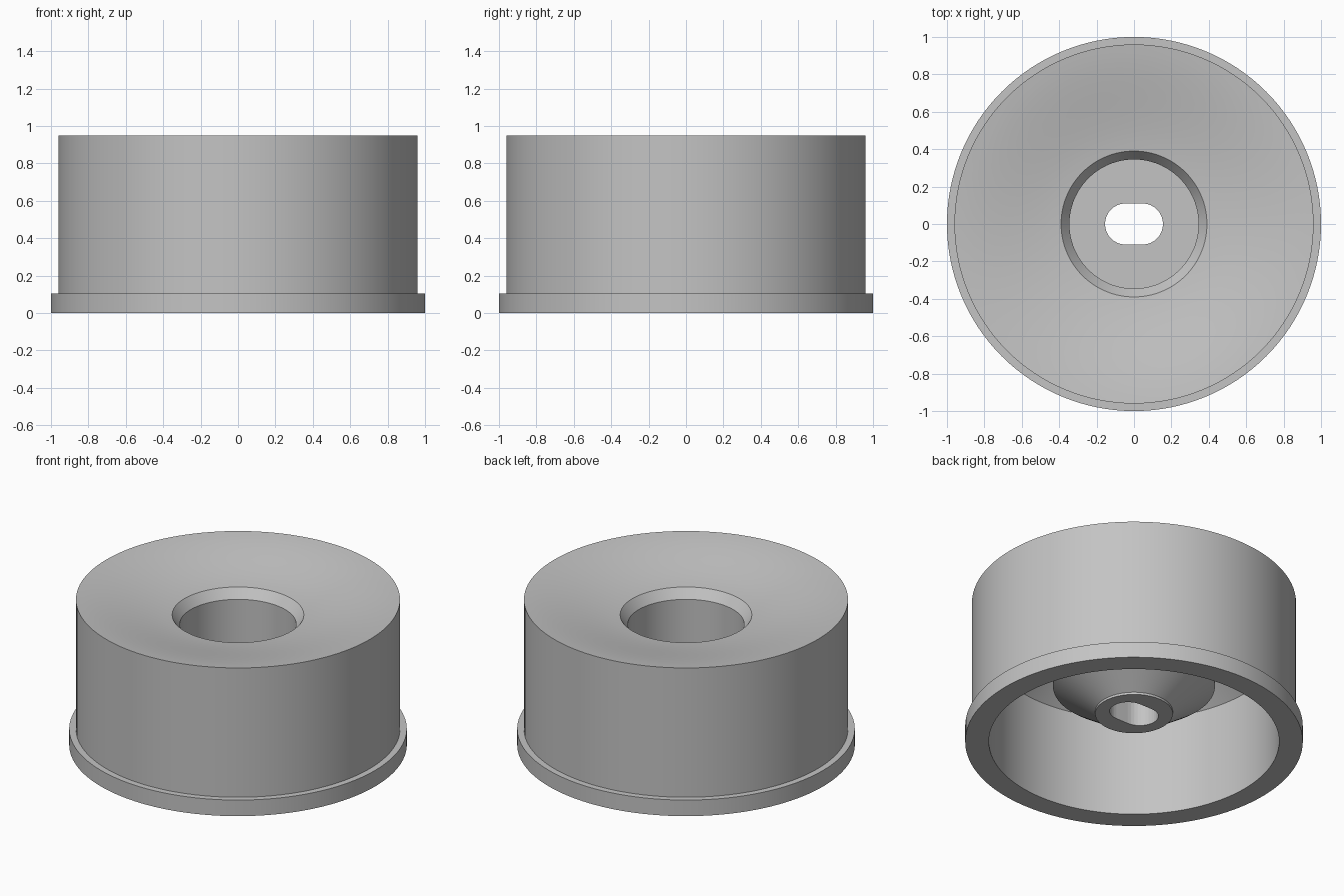
import bpy, bmesh, math

if "Cube" in bpy.data.objects:
    bpy.data.objects.remove(bpy.data.objects["Cube"])

SEGMENTS = 128


def make_material(name, value):
    mat = bpy.data.materials.new(name)
    mat.use_nodes = True
    colour = (value, value, value, 1)
    mat.diffuse_color = colour
    mat.node_tree.nodes["Principled BSDF"].inputs["Base Color"].default_value = colour
    return mat


def make_object(name, bm, mat):
    bmesh.ops.recalc_face_normals(bm, faces=bm.faces)
    mesh = bpy.data.meshes.new(name)
    bm.to_mesh(mesh)
    bm.free()
    mesh.materials.append(mat)
    obj = bpy.data.objects.new(name, mesh)
    bpy.context.collection.objects.link(obj)
    return obj


def lathe(name, profile, mat):
    """Revolve an (r, z) profile that starts and ends on the axis."""
    bm = bmesh.new()
    verts = [bm.verts.new((r, 0, z)) for r, z in profile]
    edges = [bm.edges.new(pair) for pair in zip(verts, verts[1:])]
    bmesh.ops.spin(bm, geom=verts + edges, cent=(0, 0, 0), axis=(0, 0, 1),
                   angle=math.tau, steps=SEGMENTS)
    bmesh.ops.remove_doubles(bm, verts=bm.verts, dist=1e-4)
    return make_object(name, bm, mat)


def slot_prism(name, half_length, radius, bottom, top, mat):
    """Upright prism with a rounded slot outline, long along x."""
    bm = bmesh.new()
    outline = []
    steps = 16
    for side in (1, -1):
        for i in range(steps + 1):
            a = math.pi * (i / steps - 0.5)
            outline.append(bm.verts.new((side * (half_length - radius + radius * math.cos(a)),
                                         side * radius * math.sin(a), bottom)))
    face = bm.faces.new(outline)
    new = bmesh.ops.extrude_face_region(bm, geom=[face])["geom"]
    moved = [v for v in new if isinstance(v, bmesh.types.BMVert)]
    bmesh.ops.translate(bm, verts=moved, vec=(0, 0, top - bottom))
    return make_object(name, bm, mat)


grey = make_material("plain grey", 0.55)

# Dished top: gentle slope from the rim down to the bore
RIM, MOUTH = (0.96, 0.95), (0.39, 0.85)
dish = []
for i in range(13):
    t = i / 12
    ease = 0.6 * t + 0.4 * t * t * (3 - 2 * t)
    dish.append((RIM[0] + (MOUTH[0] - RIM[0]) * t,
                 RIM[1] + (MOUTH[1] - RIM[1]) * ease))

# Flange and outer wall, dish, chamfered bore, then hollow underside and boss
bore = [(0.345, 0.79), (0.345, 0.35), (0, 0.35)]
outside = [(0.86, 0), (1, 0), (1, 0.105), (0.96, 0.105)]
underside = [(0, 0.19), (0.23, 0.19), (0.23, 0.205), (0.48, 0.38),
             (0.48, 0.72), (0.72, 0.77), (0.86, 0.65)]
body = lathe("hollow_cap_body", underside + outside + dish + bore, grey)

# Rounded slot through the floor of the bore
cutter = slot_prism("slot_cutter", 0.155, 0.11, 0.1, 0.45, grey)
cutter.hide_render = True
cut = body.modifiers.new("slot", "BOOLEAN")
cut.operation = "DIFFERENCE"
cut.solver = "EXACT"
cut.object = cutter

bpy.ops.object.select_all(action="DESELECT")
body.select_set(True)
bpy.context.view_layer.objects.active = body
bpy.ops.object.modifier_apply(modifier=cut.name)
bpy.data.objects.remove(cutter)
bpy.ops.object.shade_smooth_by_angle(angle=math.radians(30))
